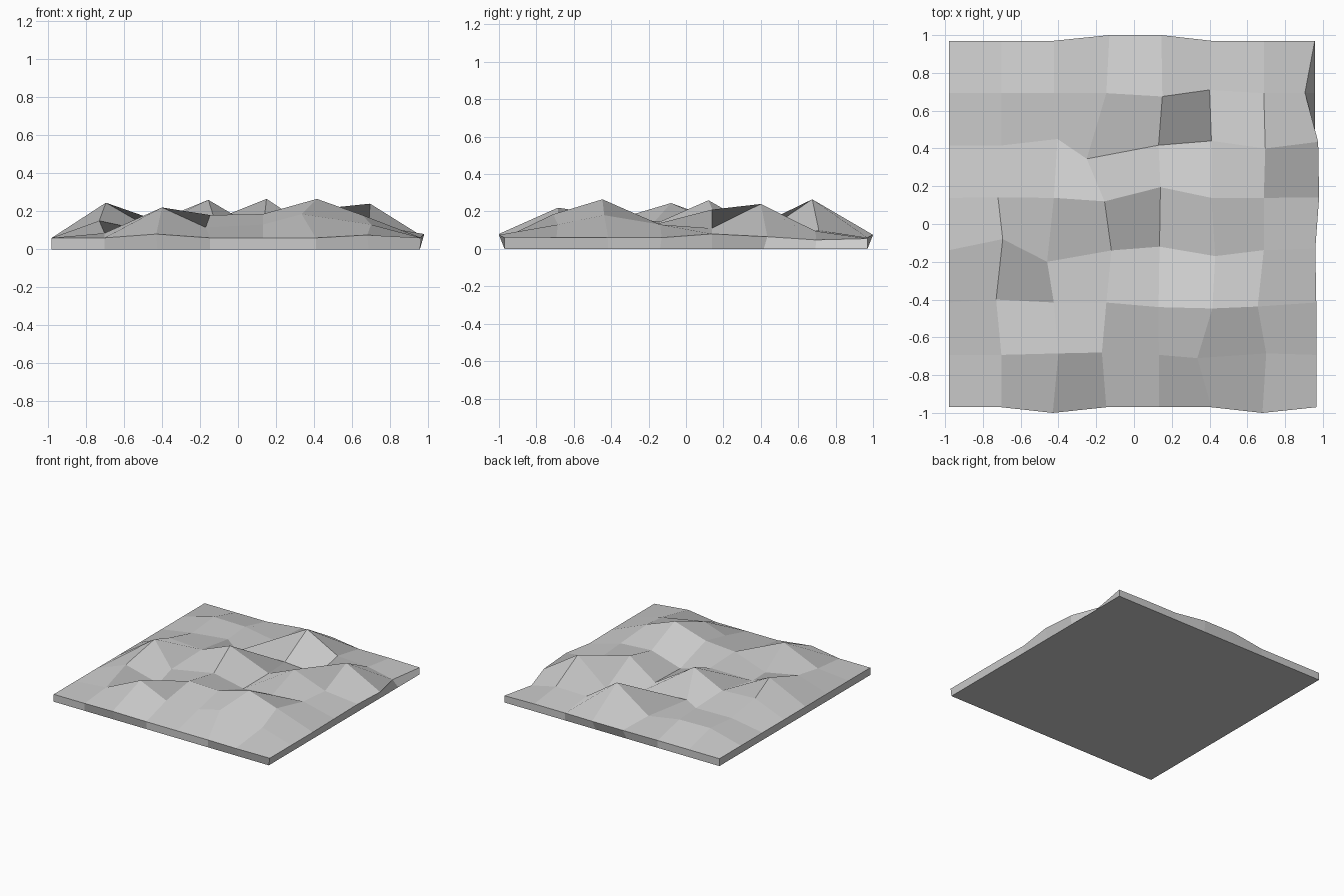
import bpy, bmesh

N = 8                      # vertices per side
X0, X1, Y0, Y1 = -0.98, 0.965, -0.97, 0.97
RIM = 0.06

# Inner heights, one row per grid line from front to back
HEIGHTS = [
    (0.085, 0.22, 0.115, 0.13, 0.185, 0.13),
    (0.15, 0.085, 0.18, 0.185, 0.265, 0.18),
    (0.245, 0.11, 0.145, 0.08, 0.13, 0.13),
    (0.165, 0.15, 0.26, 0.085, 0.21, 0.11),
    (0.105, 0.12, 0.105, 0.09, 0.055, 0.24),
    (0.13, 0.125, 0.08, 0.265, 0.10, 0.095),
]
# Rim points that bulge outwards: (column, row) -> (x, y, z)
RIM_MOVES = {
    (2, 0): (-0.43, -1.0, 0.08), (6, 0): (0.68, -1.0, 0.075),
    (3, 7): (-0.13, 1.0, 0.075), (4, 7): (0.145, 1.0, 0.075),
    (7, 3): (0.96, -0.13, 0.06), (7, 4): (0.98, 0.14, 0.08),
    (7, 5): (0.975, 0.435, 0.065), (7, 6): (0.905, 0.695, 0.048),
    (7, 7): (0.957, 0.97, 0.055),
}
# Inner points pushed off the regular grid: (column, row) -> (x, y)
MOVES = {
    (2, 1): (-0.40, -0.685), (3, 1): (-0.17, -0.68), (5, 1): (0.335, -0.71), (6, 1): (0.70, -0.685),
    (1, 2): (-0.73, -0.40), (4, 2): (0.13, -0.44), (5, 2): (0.415, -0.447), (6, 2): (0.655, -0.437),
    (1, 3): (-0.695, -0.08), (2, 3): (-0.46, -0.20), (3, 3): (-0.12, -0.14),
    (4, 3): (0.135, -0.12), (5, 3): (0.43, -0.17),
    (1, 4): (-0.72, 0.14), (3, 4): (-0.156, 0.12), (4, 4): (0.14, 0.195),
    (2, 5): (-0.405, 0.45), (3, 5): (-0.25, 0.345), (4, 5): (0.13, 0.417),
    (5, 5): (0.41, 0.44), (6, 5): (0.695, 0.40),
    (4, 6): (0.15, 0.675), (5, 6): (0.40, 0.71),
}


def grid_xy(i, j):
    return (X0 + (X1 - X0) * i / (N - 1), Y0 + (Y1 - Y0) * j / (N - 1))


def top_point(i, j):
    if (i, j) in RIM_MOVES:
        return RIM_MOVES[i, j]
    if i in (0, N - 1) or j in (0, N - 1):
        return (*grid_xy(i, j), RIM)
    return (*MOVES.get((i, j), grid_xy(i, j)), HEIGHTS[j - 1][i - 1])


bm = bmesh.new()

# Faceted ground surface
top = {(i, j): bm.verts.new(top_point(i, j)) for j in range(N) for i in range(N)}
for j in range(N - 1):
    for i in range(N - 1):
        bm.faces.new([top[i, j], top[i + 1, j], top[i + 1, j + 1], top[i, j + 1]])

# Side walls and flat underside
k = N - 1
loop = ([(i, 0) for i in range(k)] + [(k, j) for j in range(k)]
        + [(i, k) for i in range(k, 0, -1)] + [(0, j) for j in range(k, 0, -1)])
low = [bm.verts.new((min(grid_xy(*p)[0], 0.957), grid_xy(*p)[1], 0)) for p in loop]
for a in range(len(loop)):
    b = (a + 1) % len(loop)
    bm.faces.new([low[a], low[b], top[loop[b]], top[loop[a]]])
bm.faces.new(low[::-1])

bmesh.ops.recalc_face_normals(bm, faces=bm.faces)
mesh = bpy.data.meshes.new("terrain_tile")
bm.to_mesh(mesh)
bm.free()
bpy.context.collection.objects.link(bpy.data.objects.new("terrain_tile", mesh))
